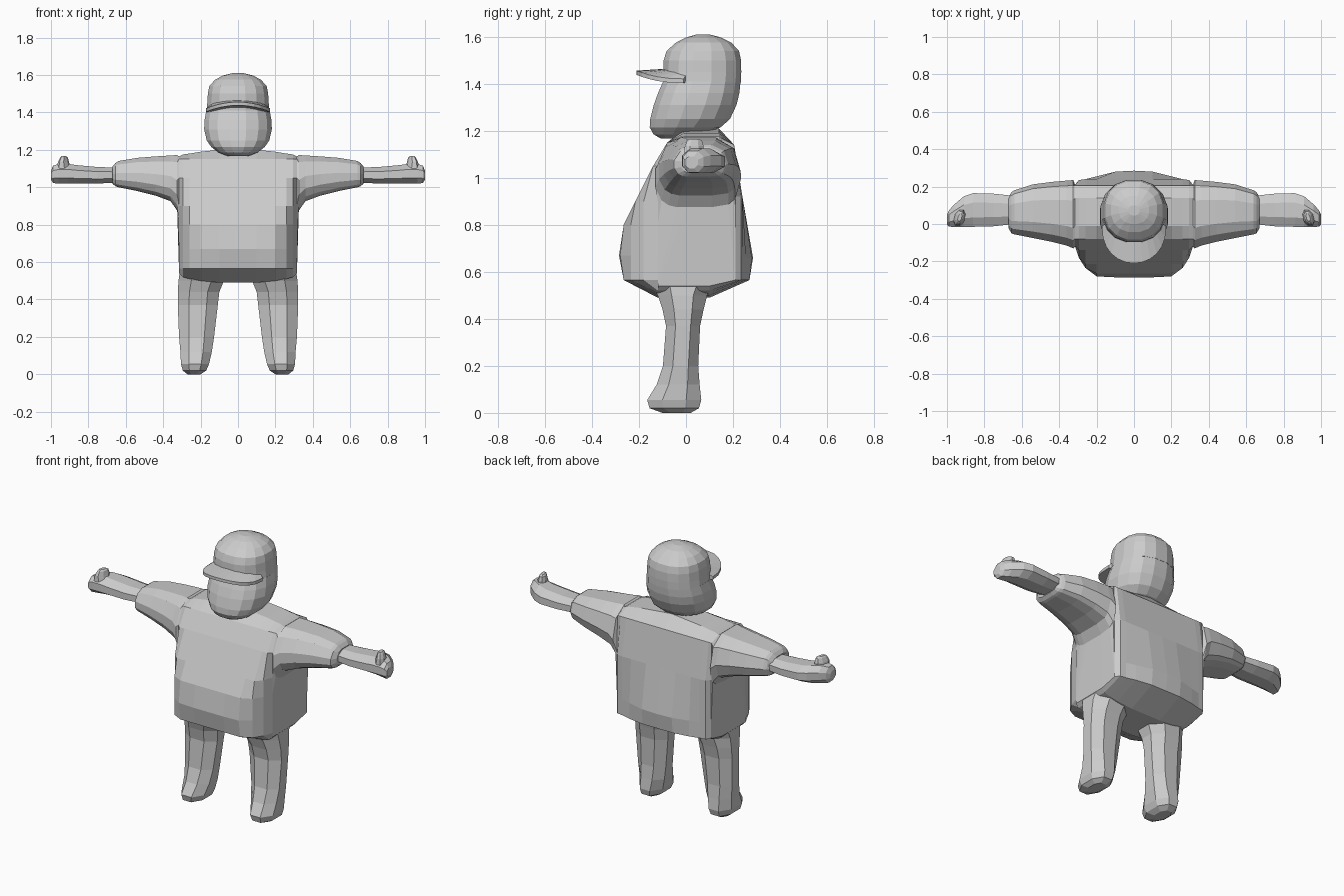
import bpy, bmesh, math
from mathutils import Vector

grey = bpy.data.materials.new("plain_grey")
grey.diffuse_color = (0.6, 0.6, 0.6, 1)


def finish(name, bm):
    bmesh.ops.remove_doubles(bm, verts=bm.verts, dist=0.0005)
    bmesh.ops.recalc_face_normals(bm, faces=bm.faces)
    me = bpy.data.meshes.new(name)
    bm.to_mesh(me)
    bm.free()
    me.materials.append(grey)
    ob = bpy.data.objects.new(name, me)
    bpy.context.collection.objects.link(ob)
    return ob


def loft(name, rings):
    """Skin a list of equal-length point rings and cap both ends."""
    bm = bmesh.new()
    vs = [[bm.verts.new(p) for p in r] for r in rings]
    n = len(rings[0])
    for a, b in zip(vs, vs[1:]):
        for i in range(n):
            j = (i + 1) % n
            bm.faces.new((a[i], a[j], b[j], b[i]))
    bm.faces.new(vs[0])
    bm.faces.new(vs[-1])
    return finish(name, bm)


def chamfered(u0, u1, v0, v1, c=0.28):
    """Rectangle with cut corners."""
    a, b = (u1 - u0) * c, (v1 - v0) * c
    return [(u0 + a, v0), (u1 - a, v0), (u1, v0 + b), (u1, v1 - b),
            (u1 - a, v1), (u0 + a, v1), (u0, v1 - b), (u0, v0 + b)]


def mirrored(points, side):
    return [[(x * side, y, z) for x, y, z in r] for r in points]


# Shirt: side profile (y, z) of the body, and of a sleeve in a unit box
BODY = [(-.12, .49), (-.265, .565), (-.285, .67), (-.265, .80), (-.215, .90),
        (-.14, 1.05), (-.08, 1.15), (-.01, 1.205), (.14, 1.21), (.205, 1.14),
        (.24, .92), (.285, .66), (.27, .565), (.10, .48)]
SLEEVE = [(.35, 0), (.25, 0), (.15, .03), (.07, .1), (0, .28), (0, .55), (.12, .87),
          (.3, 1), (.7, 1), (.92, .82), (1, .42), (.93, .12), (.85, .04), (.65, 0)]


def body_ring(x, front, back, low, top):
    return [(x, max(front, min(back, y)), max(low, min(top, z))) for y, z in BODY]


def sleeve_ring(x, y0, y1, z0, z1):
    return [(x, y0 + u * (y1 - y0), z0 + v * (z1 - z0)) for u, v in SLEEVE]


half = [body_ring(.10, -.285, .28, .49, 1.20),
        body_ring(.20, -.28, .255, .50, 1.19),
        body_ring(.26, -.235, .24, .51, 1.18),
        body_ring(.295, -.18, .235, .52, 1.175),
        body_ring(.315, -.12, .21, .54, 1.165),
        sleeve_ring(.325, -.13, .235, .875, 1.172),
        sleeve_ring(.36, -.115, .232, .925, 1.17),
        sleeve_ring(.44, -.095, .225, .955, 1.165),
        sleeve_ring(.54, -.075, .212, .98, 1.157),
        sleeve_ring(.64, -.055, .18, 1.0, 1.14),
        sleeve_ring(.655, -.05, .17, 1.005, 1.13),
        sleeve_ring(.672, -.02, .145, 1.02, 1.11)]
centre = body_ring(0, -.285, .285, .49, 1.21)
loft("shirt", mirrored(half[::-1], -1) + [centre] + half)

# Limbs: (position along limb, then the four limits of the cross-section)
LEG = [(.56, .06, .31, -.15, .13), (.50, .075, .318, -.12, .09),
       (.44, .10, .322, -.10, .075), (.37, .108, .322, -.085, .06),
       (.20, .128, .315, -.098, .052), (.12, .14, .308, -.125, .058),
       (.055, .155, .305, -.165, .065), (.02, .17, .295, -.155, .055),
       (.0, .20, .27, -.10, .02)]
ARM = [(.64, 0, .15, 1.025, 1.105), (.75, -.012, .162, 1.02, 1.108),
       (.86, -.015, .165, 1.02, 1.118), (.91, -.016, .148, 1.02, 1.125),
       (.96, -.016, .105, 1.02, 1.125), (.988, -.014, .075, 1.022, 1.115),
       (1.0, -.005, .05, 1.04, 1.09)]
THUMB = [(1.10, .895, .962, -.008, .075), (1.135, .905, .955, -.005, .075),
         (1.158, .91, .945, .005, .068), (1.166, .918, .938, .015, .055)]
for side, word in ((-1, "left"), (1, "right")):
    loft(word + "_leg", mirrored(
        [[(x, y, z) for x, y in chamfered(*lim)] for z, *lim in LEG], side))
    loft(word + "_arm_and_hand", mirrored(
        [[(x, y, z) for y, z in chamfered(*lim)] for x, *lim in ARM], side))
    # thumb leans outward towards its front end
    loft(word + "_thumb", mirrored(
        [[(x + .012 - .25 * y, y, z) for x, y in chamfered(*lim)] for z, *lim in THUMB], side))


# Head and cap: oval rings (z, half width, front y, back y)
def oval(z, rx, y0, y1, n=16):
    pts = []
    for i in range(n):
        t = 2 * math.pi * (i + .5) / n
        c, s = math.cos(t), math.sin(t)
        c = math.copysign(abs(c) ** .88, c)
        s = math.copysign(abs(s) ** .88, s)
        pts.append((rx * c, (y0 + y1) / 2 + (y1 - y0) / 2 * s, z))
    return pts


loft("head", [oval(*r) for r in (
    (1.168, .06, -.11, .01), (1.185, .105, -.14, .08), (1.215, .145, -.157, .15),
    (1.25, .17, -.155, .19), (1.31, .184, -.14, .218), (1.36, .182, -.122, .23),
    (1.41, .172, -.10, .235))])
loft("cap", [oval(*r) for r in (
    (1.405, .172, -.10, .236), (1.45, .167, -.10, .238), (1.50, .164, -.098, .237),
    (1.54, .156, -.085, .228), (1.575, .125, -.045, .195), (1.597, .082, .0, .15),
    (1.61, .03, .045, .10))])

# Cap brim: curved strip, drooping at the sides
N = 12
rings = []
for i in range(N + 1):
    a = math.pi * i / N
    ox, oy = .172 * math.cos(a), -.01 - .2 * math.sin(a) ** .85
    ix, iy = .13 * math.cos(a), .01 - .08 * math.sin(a)
    drop = .035 * (ox / .172) ** 2
    rings.append([(ox, oy, 1.456 - drop), (ix, iy, 1.465 - drop * .3),
                  (ix, iy, 1.425 - drop * .6), (ox, oy, 1.438 - drop)])
loft("cap_brim", rings)
